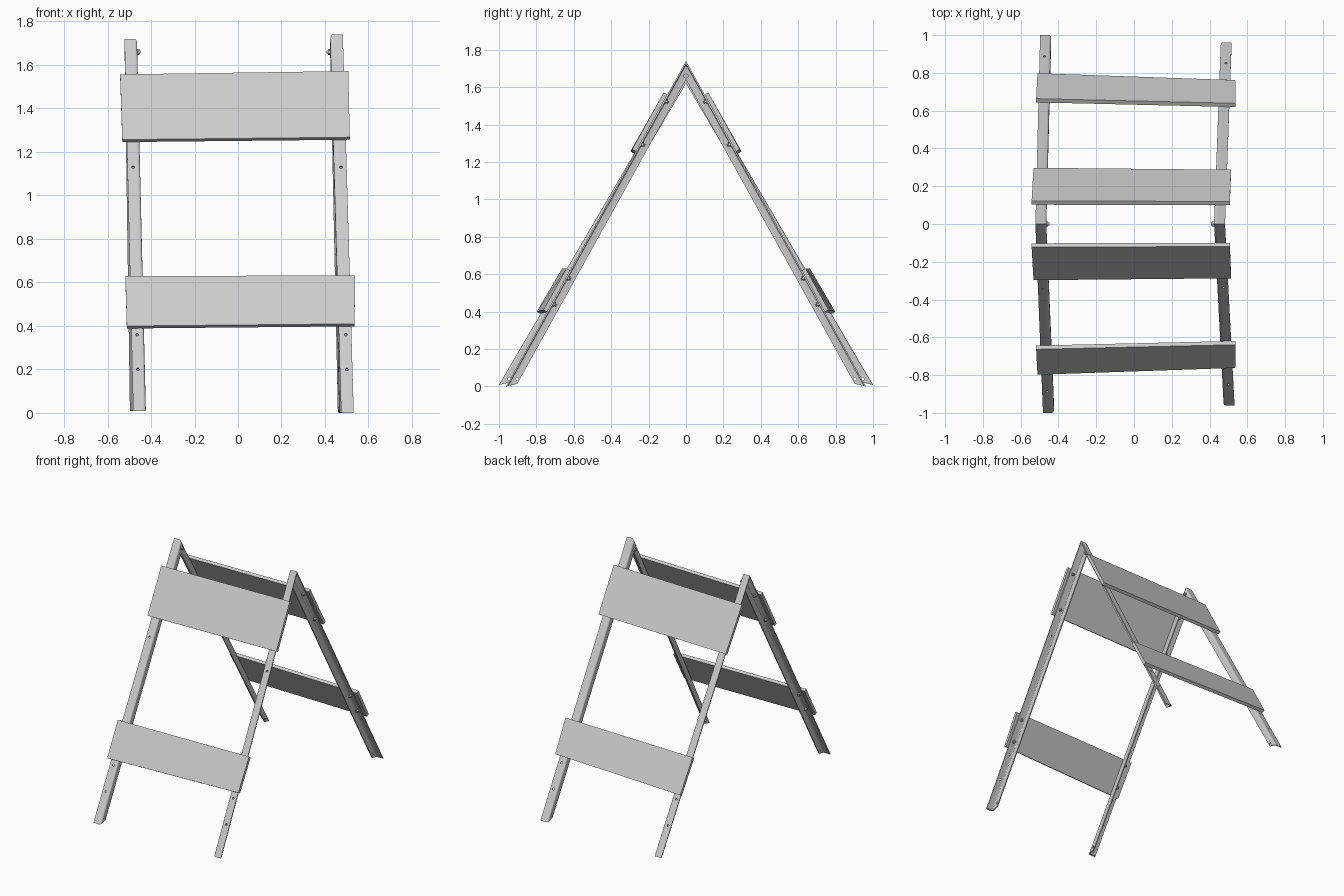
import bpy, bmesh, math
from mathutils import Vector, Matrix

if "Cube" in bpy.data.objects:
    bpy.data.objects.remove(bpy.data.objects["Cube"])

W = 0.058    # flange width
T = 0.008    # steel thickness
N = Vector((0, -0.866, 0.5))   # outward normal of the front frame


def finish(name, bm, s, smooth=False):
    """Mirror to the front (s=1) or back (s=-1) and make an object."""
    for v in bm.verts:
        v.co.y *= s
    bmesh.ops.recalc_face_normals(bm, faces=bm.faces)
    me = bpy.data.meshes.new(name)
    bm.to_mesh(me)
    bm.free()
    ob = bpy.data.objects.new(name, me)
    bpy.context.collection.objects.link(ob)
    if smooth:
        bpy.ops.object.select_all(action='DESELECT')
        ob.select_set(True)
        bpy.context.view_layer.objects.active = ob
        bpy.ops.object.shade_smooth_by_angle(angle=math.radians(35))
    return ob


def rod(bm, p, q, r, seg):
    d = q - p
    m = Matrix.Translation((p + q) / 2) @ d.to_track_quat('Z', 'Y').to_matrix().to_4x4()
    bmesh.ops.create_cone(bm, cap_ends=True, segments=seg, radius1=r, radius2=r,
                          depth=d.length, matrix=m)


def angle_profile():
    """L section: (across from outer edge, depth 0..1), rounded corner."""
    k = T / 0.05
    pts = [(0, 0)]
    for i in range(5):
        a = math.radians(90 - 22.5 * i)
        pts.append((W - 0.012 + 0.012 * math.cos(a), (0.012 - 0.012 * math.sin(a)) / 0.05))
    pts += [(W, 1), (W - T, 1)]
    for i in range(4):
        a = math.radians(30 * i)
        pts.append((W - T - 0.006 + 0.006 * math.cos(a), k + (0.006 - 0.006 * math.sin(a)) / 0.05))
    pts.append((0, k))
    return pts


def at_height(leg, z):
    bot, top = leg
    return bot.lerp(top, (z - bot.z) / (top.z - bot.z))


def make_leg(name, leg, inward, s):
    bot, top = leg
    bm = bmesh.new()
    rings = []
    # foot cut nearly level, top cut upright where the frames meet
    for base, dv in ((bot, Vector((0, 0.06, 0.014))), (top, Vector((0, 0, -0.1)))):
        rings.append([bm.verts.new(base + Vector((inward * a, 0, 0)) + dv * d)
                      for a, d in angle_profile()])
    n = len(rings[0])
    for i in range(n):
        j = (i + 1) % n
        bm.faces.new((rings[0][i], rings[0][j], rings[1][j], rings[1][i]))
    bm.faces.new(rings[0])
    bm.faces.new(rings[1])
    ob = finish(name, bm, s, True)

    # drilled holes
    cb = bmesh.new()
    for z in (0.2, 0.36, 1.13):
        p = at_height(leg, z) + Vector((inward * 0.026, 0, 0))
        rod(cb, p + N * 0.02, p - N * 0.025, 0.007, 12)
    p = at_height(leg, 0.04) + Vector((inward * W, 0.037, 0))
    rod(cb, p - Vector((0.02, 0, 0)), p + Vector((0.02, 0, 0)), 0.008, 12)
    cutter = finish(name + "_hole_cutter", cb, s)
    cutter.hide_render = True
    mod = ob.modifiers.new("holes", 'BOOLEAN')
    mod.operation = 'DIFFERENCE'
    mod.solver = 'EXACT'
    mod.object = cutter
    bpy.context.view_layer.objects.active = ob
    bpy.ops.object.modifier_apply(modifier=mod.name)
    bpy.data.objects.remove(cutter)


def make_panel(name, legs, top, bottom, s):
    """top / bottom: (x left, z left, x right, z right)."""
    bm = bmesh.new()
    quad = []
    for xl, zl, xr, zr in (bottom, top):
        a, b = at_height(legs[0], zl), at_height(legs[1], zr)
        quad.append((Vector((xl, a.y, zl)), Vector((xr, b.y, zr))))
    loop = [quad[0][0], quad[0][1], quad[1][1], quad[1][0]]
    inner = [bm.verts.new(p) for p in loop]
    outer = [bm.verts.new(p + N * 0.023) for p in loop]
    bm.faces.new(inner)
    bm.faces.new(outer)
    for i in range(4):
        j = (i + 1) % 4
        bm.faces.new((inner[i], inner[j], outer[j], outer[i]))
    finish(name, bm, s)


for side, s, shift in (("front", 1, 0), ("back", -1, -0.015)):
    legs = ((Vector((-0.482 + shift, -1.0, 0.008)), Vector((-0.522, 0, 1.72))),
            (Vector((0.532 + shift, -0.962, 0.0)), Vector((0.482, 0, 1.74))))
    make_leg(side + "_left_leg", legs[0], 1, s)
    make_leg(side + "_right_leg", legs[1], -1, s)

    # boards
    make_panel(side + "_upper_board", legs, (-0.542, 1.545, 0.507, 1.56),
               (-0.532, 1.245, 0.514, 1.256), s)
    make_panel(side + "_lower_board", legs, (-0.518, 0.618, 0.538, 0.62),
               (-0.511, 0.388, 0.536, 0.398), s)

    # board bolts with nuts on the inside of the legs
    bm = bmesh.new()
    for leg, inward in zip(legs, (1, -1)):
        for z in (0.445, 0.585, 1.3, 1.53):
            p = at_height(leg, z) + Vector((inward * 0.026, 0, 0))
            rod(bm, p + N * 0.01, p - N * 0.026, 0.006, 10)
            rod(bm, p - N * T, p - N * 0.017, 0.012, 6)
    finish(side + "_board_bolts", bm, s, True)

# pivot bolts joining the two frames at the top
for name, x, inward in (("left", -0.522, 1), ("right", 0.482, -1)):
    bm = bmesh.new()
    f = x + inward * W
    c = lambda d: Vector((f + inward * d, 0, 1.66))
    rod(bm, c(-0.022), c(0.016), 0.007, 12)
    rod(bm, c(0), c(0.01), 0.014, 6)
    rod(bm, c(-T - 0.01), c(-T), 0.014, 6)
    finish(name + "_pivot_bolt", bm, 1, True)
